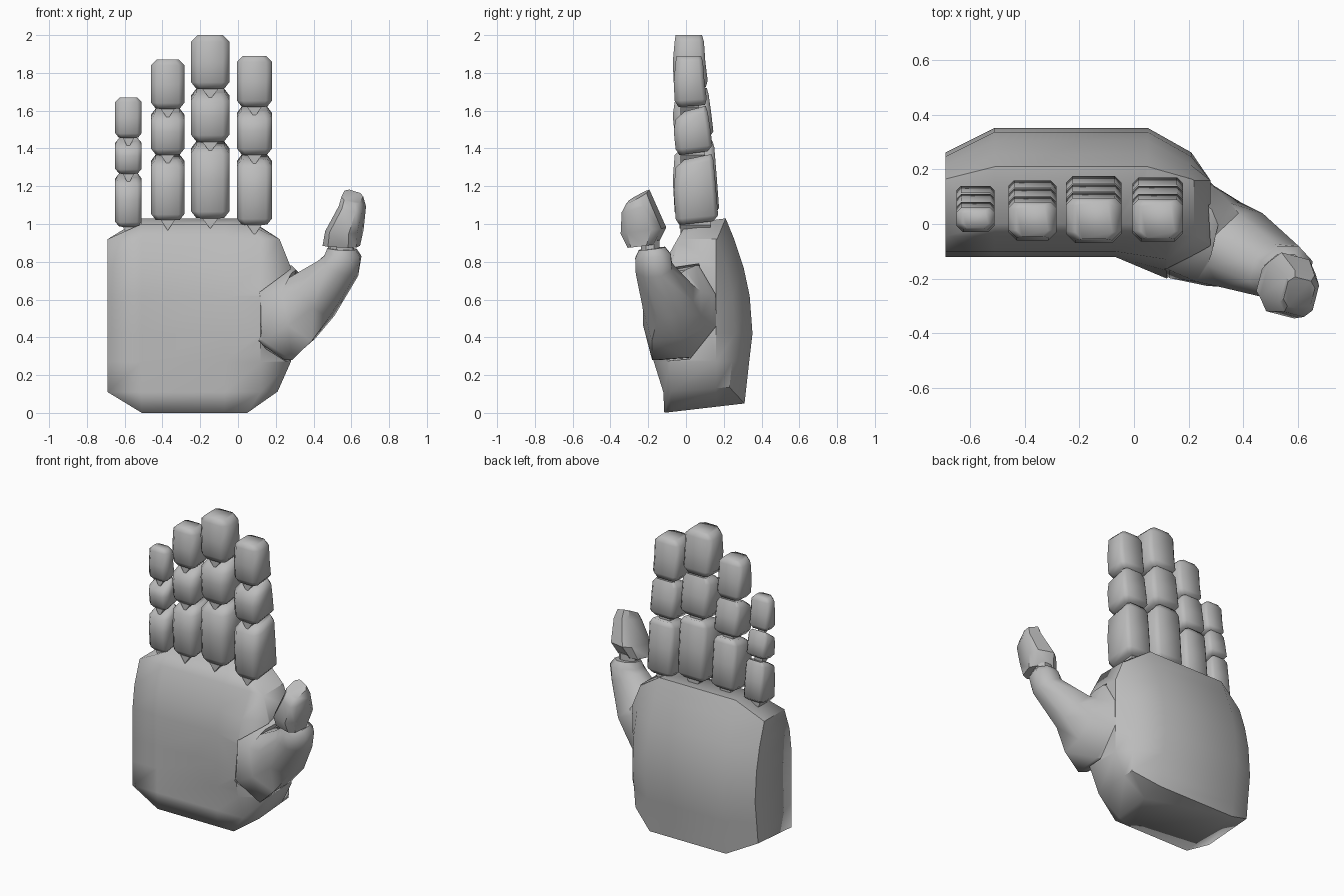
import bpy, bmesh, math
from mathutils import Vector

cube = bpy.data.objects.get("Cube")
if cube:
    bpy.data.objects.remove(cube, do_unlink=True)

grey = bpy.data.materials.new("plain grey")
grey.use_nodes = True
COLOR = (0.5, 0.5, 0.5, 1)
grey.diffuse_color = COLOR
grey.node_tree.nodes["Principled BSDF"].inputs["Base Color"].default_value = COLOR


def finish(name, bm):
    bmesh.ops.remove_doubles(bm, verts=bm.verts, dist=0.0005)
    bmesh.ops.recalc_face_normals(bm, faces=bm.faces)
    mesh = bpy.data.meshes.new(name)
    bm.to_mesh(mesh)
    bm.free()
    mesh.materials.append(grey)
    obj = bpy.data.objects.new(name, mesh)
    bpy.context.collection.objects.link(obj)
    return obj


def smooth(obj, angle):
    bpy.ops.object.select_all(action="DESELECT")
    obj.select_set(True)
    bpy.context.view_layer.objects.active = obj
    bpy.ops.object.shade_smooth_by_angle(angle=math.radians(angle))


def loft(name, rings):
    """Skin matching closed rings and cap both ends."""
    bm = bmesh.new()
    loops = [[bm.verts.new(p) for p in ring] for ring in rings]
    n = len(loops[0])
    for a, b in zip(loops, loops[1:]):
        for i in range(n):
            j = (i + 1) % n
            bm.faces.new((a[i], a[j], b[j], b[i]))
    bm.faces.new(loops[0])
    bm.faces.new(loops[-1])
    return finish(name, bm)


# Palm: horizontal sections with a rounded heel and an arched, chamfered back
# z, left edge, back right edge, side edge, front, thumb mound, back
SECTIONS = [
    (0.00, -0.51, 0.05, 0.05, -0.115, -0.115, 0.31),
    (0.11, -0.69, 0.21, 0.21, -0.12, -0.12, 0.32),
    (0.27, -0.69, 0.21, 0.28, -0.12, -0.17, 0.335),
    (0.42, -0.69, 0.21, 0.28, -0.12, -0.20, 0.352),
    (0.62, -0.69, 0.21, 0.28, -0.12, -0.17, 0.337),
    (0.77, -0.69, 0.21, 0.28, -0.10, -0.13, 0.305),
    (0.92, -0.69, 0.21, 0.22, -0.045, -0.045, 0.255),
    (1.03, -0.51, 0.05, 0.05, 0.0, 0.0, 0.21),
]


def palm_ring(z, xl, xr, xs, front, mound, back):
    ridge = back if xl > -0.6 else back - 0.09
    pts = [(xl, front), (-0.51, front), (-0.07, front),
           (min(0.12, xs), mound), (xs, max(front, -0.08)), (xs, min(0.16, ridge)),
           (xr, ridge), (0.05, back), (-0.51, back), (xl, ridge)]
    ring = []
    for x, y in pts:
        lift = 0.05 * (y + 0.12) / 0.43 * max(0, 1 - z / 0.3)
        drop = 0.03 * (back - y) / back if z > 1 else 0
        ring.append((x, y, z + lift - drop))
    return ring


palm = loft("palm", [palm_ring(*s) for s in SECTIONS])

# Thumb socket: an eight-sided recess cut into the palm
SOCKET = [Vector(p) for p in (
    (0.11, -0.19, 0.38), (0.11, -0.16, 0.64), (0.25, -0.04, 0.77), (0.27, 0.07, 0.79),
    (0.28, 0.155, 0.63), (0.28, 0.16, 0.46), (0.28, 0.02, 0.285), (0.27, -0.17, 0.27))]
CENTRE = sum(SOCKET, Vector()) / len(SOCKET)
OUT = Vector((0.75, -0.66, 0))


def socket_ring(scale, offset):
    return [CENTRE + (p - CENTRE) * scale + OUT * offset for p in SOCKET]


bm = bmesh.new()
for p in socket_ring(1, -0.03) + socket_ring(1, 0.3):
    bm.verts.new(p)
bmesh.ops.convex_hull(bm, input=bm.verts)
cutter = finish("socket_cutter", bm)
cutter.hide_render = True
cut = palm.modifiers.new("socket", "BOOLEAN")
cut.operation = "DIFFERENCE"
cut.solver = "EXACT"
cut.object = cutter
bpy.context.view_layer.objects.active = palm
bpy.ops.object.modifier_apply(modifier=cut.name)
bpy.data.objects.remove(cutter, do_unlink=True)

# Palm shading: soft front rim, crisp back plate and socket edges
bm = bmesh.new()
bm.from_mesh(palm.data)
for face in bm.faces:
    face.smooth = True
for edge in bm.edges:
    mid = (edge.verts[0].co + edge.verts[1].co) / 2
    crisp = mid.y > 0.02 or (mid.x > 0.1 and 0.26 < mid.z < 0.8)
    if crisp and edge.calc_face_angle(0) > math.radians(35):
        edge.smooth = False
bm.to_mesh(palm.data)
bm.free()


# Thumb: an eight-sided loft leaving the socket, then a neck and a tip
def oval(centre, u, w, ru, rw, spread=22.5):
    """Eight points: four flats towards u and w; a wider spread is boxier."""
    u, w = Vector(u).normalized(), Vector(w).normalized()
    s = math.radians(spread)
    pts = []
    for k in range(8):
        a = math.pi / 2 * (k // 2) + (s if k % 2 else -s)
        across = (u * ru * math.sin(a) - w * rw * math.cos(a)) / math.cos(s)
        pts.append(Vector(centre) + across)
    return pts


SIDE, BACK = (-0.7, 0, 0.7), (0.25, 0.9, 0.1)
FLAT, TURN = (-1, 0, 0.05), (0.1, 1, 0.12)
root = socket_ring(0.965, 0.022)
middle = oval((0.39, -0.095, 0.615), SIDE, BACK, 0.15, 0.14)
swell = [a.lerp(b, 0.45) + OUT * 0.022 for a, b in zip(root, middle)]
thumb = loft("thumb_base", [
    socket_ring(0.965, -0.028), root, swell, middle,
    oval((0.53, -0.17, 0.765), (-0.85, 0, 0.4), BACK, 0.105, 0.10),
    oval((0.555, -0.175, 0.83), FLAT, TURN, 0.095, 0.095),
    oval((0.55, -0.18, 0.87), FLAT, TURN, 0.075, 0.07)])
smooth(thumb, 50)
neck = loft("thumb_neck", [oval((0.55, -0.19, z), FLAT, TURN, 0.06, 0.05) for z in (0.85, 0.91)])
smooth(neck, 40)
ACROSS, LEAN = (-0.96, 0.25, 0.05), (0.25, 0.96, 0.12)
tip = loft("thumb_tip", [
    oval((0.547, -0.228, 0.885), ACROSS, LEAN, 0.092, 0.07, 31),
    oval((0.563, -0.225, 0.965), ACROSS, LEAN, 0.088, 0.112, 31),
    oval((0.606, -0.255, 1.095), (-0.96, 0.25, 0.25), (0.25, 0.96, 0.3), 0.064, 0.082, 31),
    oval((0.605, -0.255, 1.145), (-0.96, 0.25, 0.3), (0.25, 0.96, 0.5), 0.053, 0.062, 31)])
smooth(tip, 40)


# Fingers: chamfered blocks on V-shaped hinge pegs
def block_ring(x, hw, y0, y1, z, tilt, c):
    half = [(hw - c, y0), (hw, y0 + c), (hw, y1 - c * 0.7), (hw - c * 0.7, y1)]
    pts = half + [(-a, b) for a, b in reversed(half)]
    return [(x + a, b, z + tilt * (b - y0) / (y1 - y0)) for a, b in pts]


def segment(name, x, hw, front, back0, back1, z0, z1):
    c = hw * 0.34
    mid = (back0 + back1) / 2
    rings = [
        block_ring(x, hw - c * 0.8, front + 0.03, back0 - 0.025, z0, 0.02, c * 0.7),
        block_ring(x, hw, front + 0.01, back0, z0 + c, 0.02, c),
        block_ring(x, hw, front, mid, (z0 + z1) / 2, 0.02, c),
        block_ring(x, hw, front + 0.01, back1, z1 - c - 0.035, 0.04, c),
        block_ring(x, hw - c * 0.8, front + 0.055, back1 - 0.01, z1 - 0.025, 0.03, c * 0.7)]
    smooth(loft(name, rings), 65)


def hinge(name, x, hw, front, back, z):
    shape = [(-hw, z + 0.04), (-hw, z), (0, z - 0.055), (hw, z), (hw, z + 0.04)]
    loft(name, [[(x + a, y, b) for a, b in shape] for y in (front + 0.035, back - 0.04)])


def tip_segment(name, x, hw, front, back0, back1, z0, z1):
    c = hw * 0.34
    rings = [
        block_ring(x, hw - c * 0.8, front + 0.025, back0 - 0.01, z0, 0.01, c * 0.7),
        block_ring(x, hw, front + 0.005, back0, z0 + c, 0.01, c),
        block_ring(x, hw, front, (back0 + back1) / 2, (z0 + z1) / 2, 0, c),
        block_ring(x, hw, front + 0.01, back1 + 0.005, z1 - c, 0, c),
        block_ring(x, hw - c, front + 0.015, back1 - 0.005, z1, 0, c * 0.7)]
    smooth(loft(name, rings), 65)


FINGERS = [  # name, centre, half width, front, back, joint heights
    ("little", -0.58, 0.07, -0.03, 0.14, (0.985, 1.265, 1.455, 1.67)),
    ("ring", -0.372, 0.088, -0.06, 0.16, (1.02, 1.365, 1.61, 1.87)),
    ("middle", -0.147, 0.102, -0.07, 0.175, (1.03, 1.435, 1.715, 2.0)),
    ("index", 0.087, 0.093, -0.065, 0.17, (0.995, 1.365, 1.62, 1.89)),
]
PARTS = ("lower", "centre", "upper")
for name, x, hw, front, back, joints in FINGERS:
    for i, part in enumerate(PARTS):
        z0, z1 = joints[i], joints[i + 1]
        b0 = back - 0.03 * i
        make = tip_segment if part == "upper" else segment
        make(f"{name}_finger_{part}", x, hw, front, b0, b0 - 0.025, z0, z1)
        hinge(f"{name}_finger_{part}_hinge", x, hw * 0.42, front, b0, z0)
